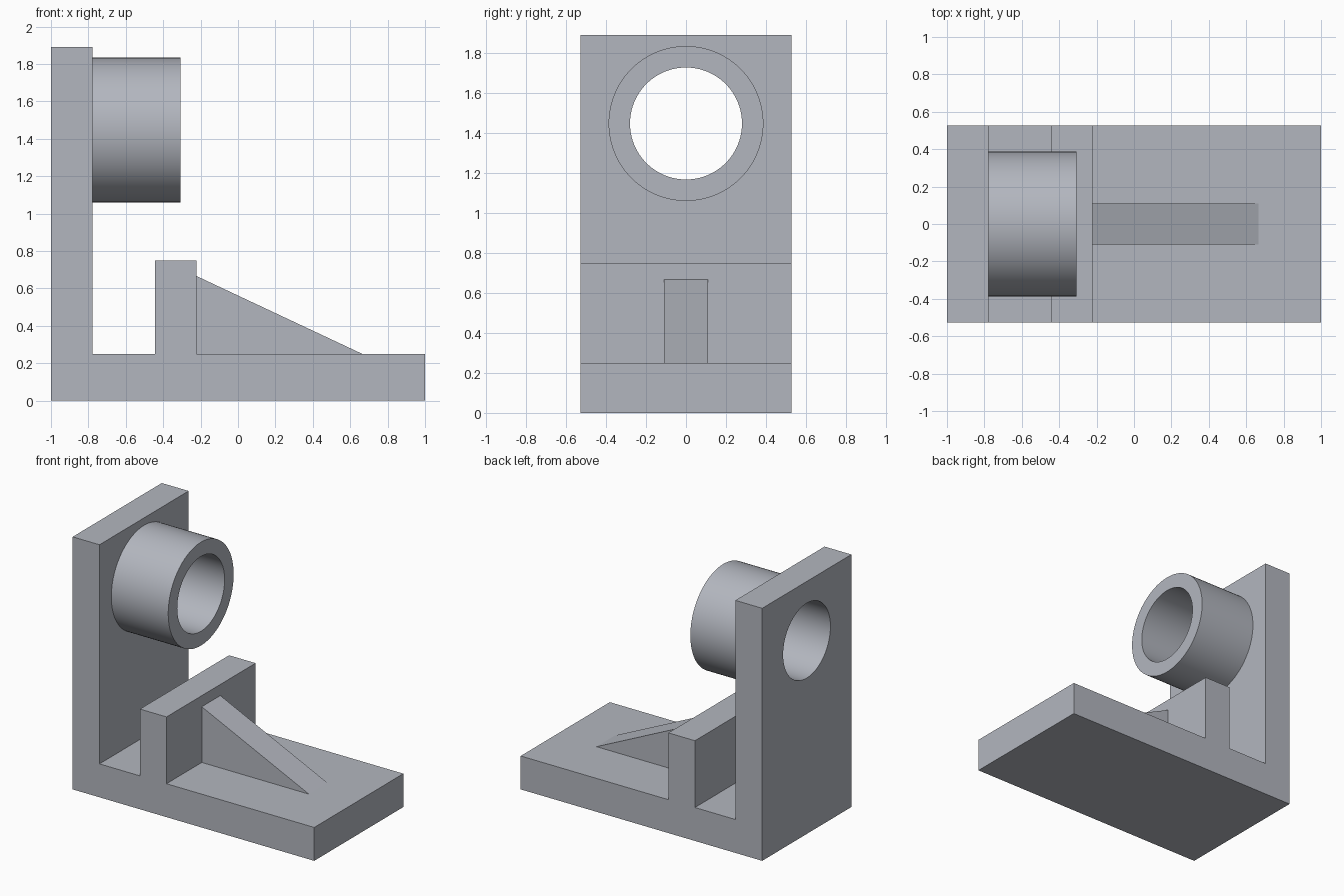
import bpy, bmesh, math
from mathutils import Matrix

if "Cube" in bpy.data.objects:
    bpy.data.objects.remove(bpy.data.objects["Cube"])


def finish(name, bm):
    bmesh.ops.recalc_face_normals(bm, faces=bm.faces[:])
    mesh = bpy.data.meshes.new(name)
    bm.to_mesh(mesh)
    bm.free()
    ob = bpy.data.objects.new(name, mesh)
    bpy.context.collection.objects.link(ob)
    mesh.materials.append(steel)
    return ob


def prism(name, profile, half_width):
    """Extrude an x-z profile symmetrically along y."""
    bm = bmesh.new()
    face = bm.faces.new([bm.verts.new((x, -half_width, z)) for x, z in profile])
    ext = bmesh.ops.extrude_face_region(bm, geom=[face])
    verts = [g for g in ext["geom"] if isinstance(g, bmesh.types.BMVert)]
    bmesh.ops.translate(bm, verts=verts, vec=(0, 2 * half_width, 0))
    return finish(name, bm)


def x_cylinder(name, x0, x1, z, radius):
    bm = bmesh.new()
    matrix = Matrix.Translation(((x0 + x1) / 2, 0, z)) @ Matrix.Rotation(math.pi / 2, 4, 'Y')
    bmesh.ops.create_cone(bm, cap_ends=True, segments=96, radius1=radius,
                          radius2=radius, depth=x1 - x0, matrix=matrix)
    return finish(name, bm)


def combine(target, tool, operation):
    mod = target.modifiers.new(tool.name, 'BOOLEAN')
    mod.object, mod.operation, mod.solver = tool, operation, 'EXACT'
    bpy.context.view_layer.objects.active = target
    bpy.ops.object.modifier_apply(modifier=mod.name)
    bpy.data.objects.remove(tool)


# Blue-grey steel
steel = bpy.data.materials.new("steel")
steel.diffuse_color = (0.45, 0.47, 0.52, 1)
steel.use_nodes = True
steel.node_tree.nodes["Principled BSDF"].inputs["Base Color"].default_value = steel.diffuse_color

# Base plate, tall back plate and low cross wall in one profile
bracket = prism("bracket", [
    (-1, 0), (1, 0), (1, 0.25), (-0.223, 0.25), (-0.223, 0.75), (-0.443, 0.75),
    (-0.443, 0.25), (-0.778, 0.25), (-0.778, 1.89), (-1, 1.89)], 0.527)

# Sloped rib, sunk into the base and the cross wall
rib = prism("rib", [(-0.33, 0.1), (0.984, 0.1), (-0.33, 0.717)], 0.11)
combine(bracket, rib, 'UNION')

# Round boss on the back plate, with a bore through both
boss = x_cylinder("boss", -0.9, -0.307, 1.447, 0.387)
combine(bracket, boss, 'UNION')
bore = x_cylinder("bore", -1.2, 0.0, 1.447, 0.28)
combine(bracket, bore, 'DIFFERENCE')

# Smooth the round walls, keep edges sharp
bracket.select_set(True)
bpy.context.view_layer.objects.active = bracket
bpy.ops.object.shade_smooth_by_angle(angle=math.radians(20))
